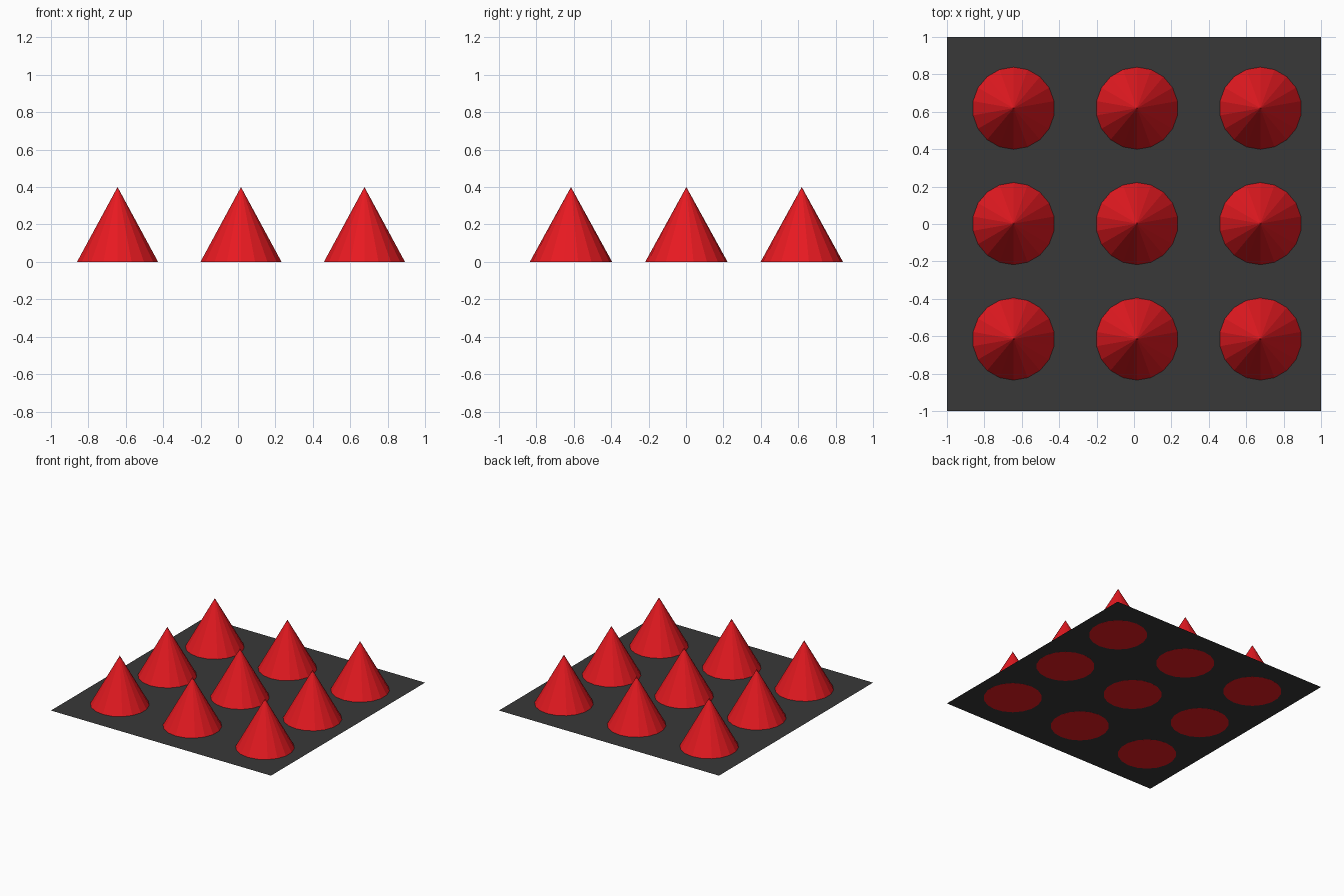
import bpy

if "Cube" in bpy.data.objects:
    bpy.data.objects.remove(bpy.data.objects["Cube"])


def material(name, color):
    m = bpy.data.materials.new(name)
    m.diffuse_color = color
    m.use_nodes = True
    m.node_tree.nodes["Principled BSDF"].inputs["Base Color"].default_value = m.diffuse_color
    return m


red = material("red", (0.8, 0.01, 0.015, 1))
dark = material("dark_grey", (0.04, 0.04, 0.04, 1))

# Thin square base sheet, a hair above the cone bottoms
bpy.ops.mesh.primitive_plane_add(size=2, location=(0, 0, 0.0005))
base = bpy.context.object
base.name = "base_sheet"
base.data.materials.append(dark)

# 3 x 3 grid of faceted cones, slightly off-centre in x
RADIUS, HEIGHT, SIDES = 0.22, 0.40, 18
for row in range(3):
    for col in range(3):
        x = 0.016 + (col - 1) * 0.66
        y = 0.002 + (row - 1) * 0.617
        bpy.ops.mesh.primitive_cone_add(vertices=SIDES, radius1=RADIUS, radius2=0,
                                        depth=HEIGHT, location=(x, y, HEIGHT / 2))
        cone = bpy.context.object
        cone.name = f"cone_{row}_{col}"
        cone.data.materials.append(red)
